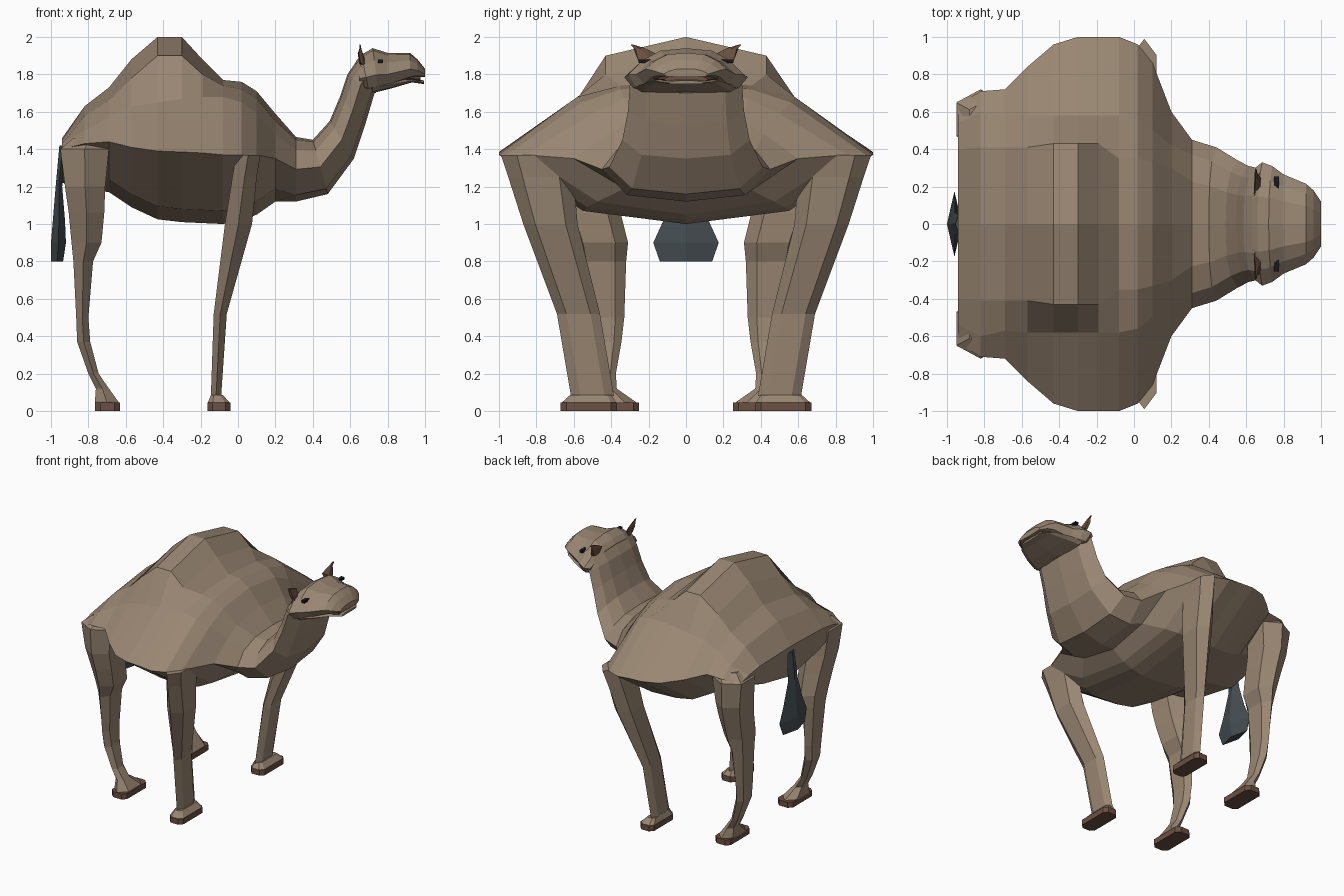
import bpy, bmesh


def material(name, rgb):
    m = bpy.data.materials.new(name)
    m.diffuse_color = (*rgb, 1)
    return m


FUR = material("fur", (0.32, 0.24, 0.17))
BROWN = material("brown", (0.15, 0.08, 0.055))
GREY = material("tail_grey", (0.06, 0.075, 0.085))
BLACK = material("black", (0.01, 0.01, 0.012))


def loft(name, rings, mat):
    """Skin a row of closed rings with flat faces and cap both ends."""
    bm = bmesh.new()
    rows = [[bm.verts.new(p) for p in ring] for ring in rings]
    n = len(rows[0])
    for a, b in zip(rows, rows[1:]):
        for i in range(n):
            j = (i + 1) % n
            bm.faces.new((a[i], a[j], b[j], b[i]))
    bm.faces.new(rows[0])
    bm.faces.new(rows[-1])
    bmesh.ops.recalc_face_normals(bm, faces=bm.faces)
    me = bpy.data.meshes.new(name)
    bm.to_mesh(me)
    bm.free()
    ob = bpy.data.objects.new(name, me)
    me.materials.append(mat)
    bpy.context.collection.objects.link(ob)
    return ob


def mirrored(half):
    """Close a half ring (first and last point on the middle plane)."""
    return half + [(x, -y, z) for x, y, z in reversed(half[1:-1])]


def body_ring(x, zt, ya, za, yb, zb, yw, zw, z0):
    return mirrored([(x, 0, zt), (x, ya, za), (x, yb, zb), (x, yw, zw),
                     (x, yw * 0.55, z0 + 0.07), (x, 0, z0)])


def neck_ring(xt, zt, xb, zb, w, shape):
    return mirrored([(xt + (xb - xt) * t, w * f, zt + (zb - zt) * t) for f, t in shape])


def leg_ring(z, x0, x1, y0, y1):
    xm, d = (x0 + x1) / 2, (y1 - y0) * 0.22
    return [(xm, y0, z), (x1, y0 + d, z), (x1, y1 - d, z),
            (xm, y1, z), (x0, y1 - d, z), (x0, y0 + d, z)]


def box_ring(z, x0, x1, y0, y1):
    d, e = (x1 - x0) * 0.22, (y1 - y0) * 0.1
    return [(x0 + d, y0, z), (x1 - d, y0, z), (x1, y0 + e, z), (x1, y1 - e, z),
            (x1 - d, y1, z), (x0 + d, y1, z), (x0, y1 - e, z), (x0, y0 + e, z)]


def both_sides(name, ring_sets, mat):
    for side, s in (("left", 1), ("right", -1)):
        loft(f"{name}_{side}", [[(x, y * s, z) for x, y, z in r] for r in ring_sets], mat)


# Trunk with hump: x, top z, upper y z, mid y z, widest y z, belly z
trunk = [
    (-0.94, 1.46, .40, 1.45, .54, 1.43, .64, 1.40, 1.22),
    (-0.82, 1.63, .41, 1.58, .60, 1.50, .71, 1.43, 1.19),
    (-0.69, 1.73, .41, 1.66, .57, 1.57, .72, 1.44, 1.17),
    (-0.57, 1.88, .41, 1.78, .58, 1.63, .84, 1.41, 1.09),
    (-0.43, 2.00, .43, 1.90, .58, 1.65, .96, 1.39, 1.025),
    (-0.30, 2.00, .43, 1.90, .58, 1.67, 1.0, 1.385, 1.01),
    (-0.19, 1.88, .43, 1.80, .58, 1.68, 1.0, 1.38, 1.005),
    (-0.08, 1.77, .35, 1.74, .58, 1.68, 1.0, 1.37, 1.00),
    (0.02, 1.76, .35, 1.72, .56, 1.65, .96, 1.37, 1.02),
    (0.10, 1.71, .33, 1.67, .50, 1.59, .86, 1.37, 1.05),
    (0.20, 1.59, .30, 1.55, .42, 1.48, .60, 1.35, 1.12),
]
# Neck: top x z, bottom x z, half width
neck = [
    (0.31, 1.465, 0.31, 1.12, .45),
    (0.40, 1.45, 0.48, 1.16, .41),
    (0.49, 1.55, 0.62, 1.35, .34),
    (0.545, 1.68, 0.68, 1.53, .31),
    (0.585, 1.80, 0.73, 1.70, .30),
    (0.64, 1.88, 0.74, 1.70, .31),
]
NECK = [(0, 0), (.5, .04), (.82, .2), (1, .5), (.7, .9), (0, 1)]
loft("body_and_neck", [body_ring(*r) for r in trunk] +
     [neck_ring(*r, NECK) for r in neck], FUR)

# Head: brow, cheeks and upper muzzle
HEAD = [(0, 0), (.45, .06), (.75, .28), (1, .62), (.85, .92), (0, 1)]
loft("head", [neck_ring(*r, HEAD) for r in [
    (0.63, 1.87, 0.66, 1.72, .30),
    (0.66, 1.905, 0.70, 1.71, .33),
    (0.72, 1.94, 0.75, 1.71, .31),
    (0.80, 1.915, 0.80, 1.73, .265),
    (0.92, 1.915, 0.92, 1.775, .215),
    (0.96, 1.88, 0.96, 1.785, .18),
    (1.00, 1.83, 1.00, 1.785, .12)]], FUR)

# Lower jaw
loft("lower_jaw", [neck_ring(*r, HEAD) for r in [
    (0.72, 1.78, 0.72, 1.70, .28),
    (0.82, 1.78, 0.82, 1.725, .24),
    (0.93, 1.78, 0.93, 1.757, .18),
    (0.995, 1.767, 0.995, 1.748, .10)]], FUR)
loft("mouth", [neck_ring(*r, HEAD) for r in [
    (0.90, 1.80, 0.90, 1.765, .18),
    (0.975, 1.80, 0.975, 1.76, .12)]], BROWN)

# Ears: flared leaf shapes
both_sides("ear", [
    [(.65, .19, 1.85), (.68, .21, 1.84), (.68, .24, 1.85), (.655, .25, 1.86)],
    [(.64, .16, 1.91), (.675, .20, 1.89), (.67, .26, 1.89), (.645, .27, 1.91)],
    [(.65, .22, 1.94), (.66, .24, 1.935), (.66, .27, 1.935), (.65, .28, 1.94)],
    [(.65, .285, 1.96), (.655, .285, 1.96), (.655, .295, 1.955), (.65, .295, 1.96)]], BROWN)

# Eyes
both_sides("eye", [[(x, y, z) for x, z in ((.748, 1.86), (.775, 1.86), (.775, 1.88), (.748, 1.88))]
                   for y in (.19, .255)], BLACK)

# Legs: z, x range, y range
both_sides("hind_leg", [leg_ring(*r) for r in [
    (1.46, -.88, -.70, .44, .66), (1.40, -.95, -.69, .40, .72),
    (1.20, -.925, -.71, .38, .71), (1.06, -.905, -.715, .35, .67),
    (0.90, -.89, -.73, .31, .62), (0.80, -.88, -.775, .32, .59),
    (0.50, -.865, -.80, .33, .55), (0.37, -.86, -.79, .345, .53),
    (0.20, -.80, -.745, .375, .51), (0.12, -.76, -.69, .37, .51),
    (0.05, -.765, -.64, .27, .55), (0.04, -.765, -.635, .26, .55)]], FUR)
both_sides("front_leg", [leg_ring(*r) for r in [
    (1.37, -.01, .12, .60, .99), (1.25, -.03, .10, .60, .95),
    (1.00, -.07, .075, .58, .87), (0.52, -.13, -.06, .46, .69),
    (0.08, -.145, -.09, .385, .615)]], FUR)
both_sides("front_foot", [box_ring(*r) for r in [
    (0.085, -.145, -.08, .40, .62), (0.04, -.163, -.04, .37, .67)]], FUR)

# Soles
both_sides("hind_sole", [box_ring(z, -.765, -.63, .25, .55) for z in (0.045, 0)], BROWN)
both_sides("front_sole", [box_ring(z, -.163, -.04, .37, .67) for z in (0.045, 0)], BROWN)

# Tail with tuft: z, rear x, front x, half width
loft("tail", [[(x0, 0, z), ((x0 + x1) / 2, w, z), (x1, 0, z), ((x0 + x1) / 2, -w, z)]
              for z, x0, x1, w in [
    (1.42, -.955, -.92, .05), (1.20, -.975, -.94, .06), (1.02, -.99, -.925, .12),
    (0.90, -1.0, -.92, .175), (0.80, -1.0, -.935, .14)]], GREY)
